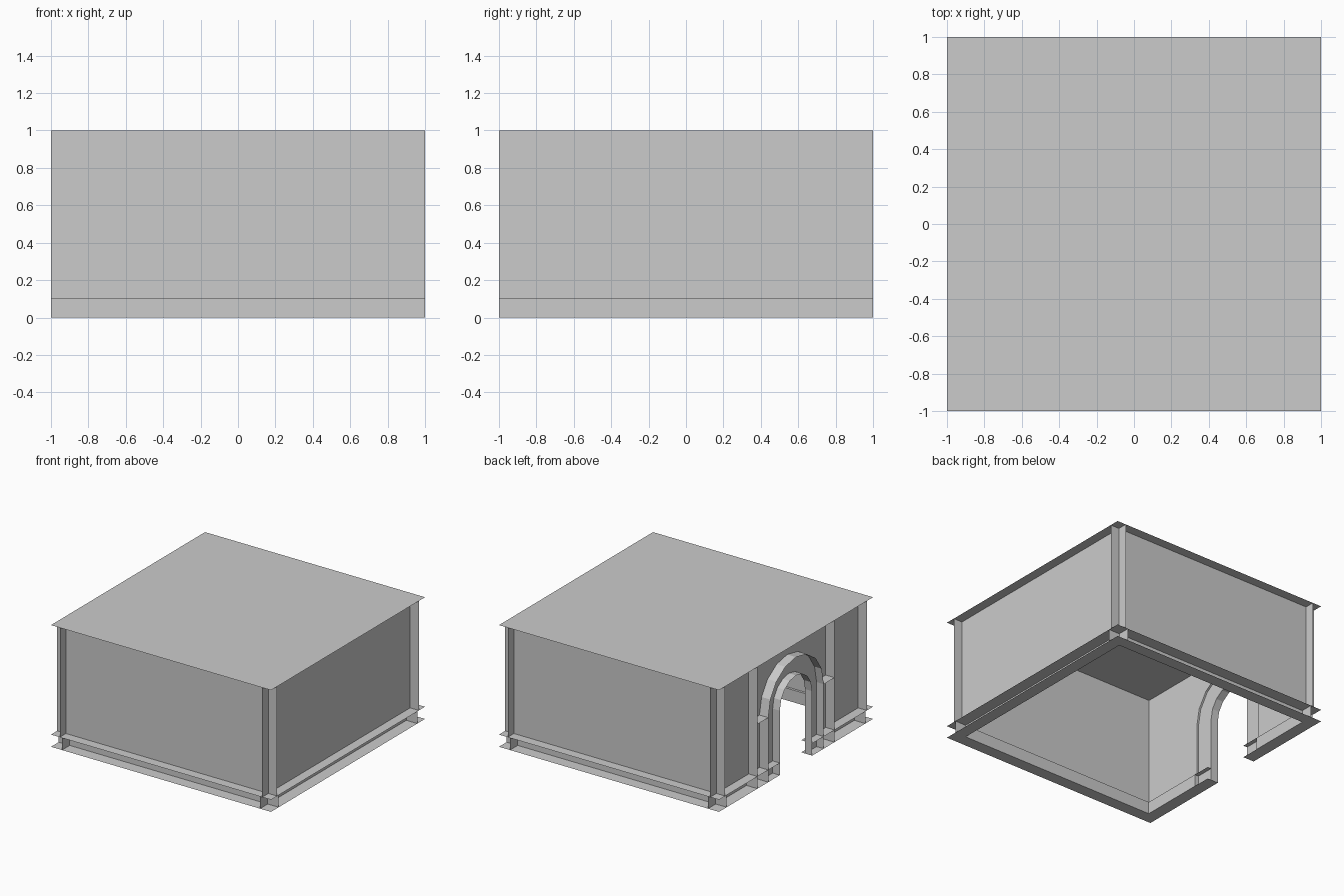
import bpy
import bmesh
from math import cos, sin, pi
from mathutils import Vector

cube = bpy.data.objects.get("Cube")
if cube:
    bpy.data.objects.remove(cube, do_unlink=True)

stone = bpy.data.materials.new("plain_grey")
stone.use_nodes = True
GREY = (0.6, 0.6, 0.6, 1)
stone.diffuse_color = GREY
stone.node_tree.nodes["Principled BSDF"].inputs["Base Color"].default_value = GREY

WALL = 0.92      # wall planes
BASE = 0.9       # recessed skirting planes
SURROUND = 0.935   # wall ring around the doorway
STEP = 0.1       # skirting height
SPRING = 0.53    # height where the arch starts
IN_R, OUT_R = 0.21, 0.36
PIER = 0.5
SEGS = 8


def sheet(name, faces):
    """Thin surface object; faces is a list of (corner points, outward direction)."""
    bm = bmesh.new()
    for pts, out in faces:
        f = bm.faces.new([bm.verts.new(p) for p in pts])
        f.normal_update()
        if f.normal.dot(Vector(out)) < 0:
            f.normal_flip()
    bmesh.ops.remove_doubles(bm, verts=bm.verts, dist=0.0001)
    mesh = bpy.data.meshes.new(name)
    bm.to_mesh(mesh)
    bm.free()
    mesh.materials.append(stone)
    obj = bpy.data.objects.new(name, mesh)
    bpy.context.collection.objects.link(obj)
    return obj


def plate(axis, pos, outline, side=1):
    """Flat outline on the plane where the given axis equals pos."""
    pts = []
    for u, v in outline:
        p = [u, v]
        p.insert(axis, pos)
        pts.append(p)
    out = [0, 0, 0]
    out[axis] = side
    return pts, out


def rect(u0, u1, v0, v1):
    return [(u0, v0), (u1, v0), (u1, v1), (u0, v1)]


def arch(radius):
    """Arch points from +y over the crown to -y."""
    return [(radius * cos(pi * i / SEGS), SPRING + radius * sin(pi * i / SEGS))
            for i in range(SEGS + 1)]


def arch_sheet(radius, x_in, side):
    pts = arch(radius)
    faces = []
    for (y0, z0), (y1, z1) in zip(pts, pts[1:]):
        out = (0, side * (y0 + y1), side * (z0 + z1 - 2 * SPRING))
        faces.append(([(-1, y0, z0), (-1, y1, z1), (x_in, y1, z1), (x_in, y0, z0)], out))
    return faces


# Roof
sheet("roof", [plate(2, 1, rect(-1, 1, -1, 1))])

# Floor rim and skirting ledge, broken at the doorway
rim = [(-1, IN_R), (-1, 1), (1, 1), (1, -1), (-1, -1), (-1, -IN_R),
       (-BASE, -IN_R), (-BASE, -BASE), (BASE, -BASE), (BASE, BASE),
       (-BASE, BASE), (-BASE, IN_R)]
sheet("floor_rim", [plate(2, 0, rim)])
sheet("skirting_ledge", [plate(2, STEP, rim)])

# Three closed walls with their skirting, crossing at the corners
for name, axis, s in (("front", 1, -1), ("back", 1, 1), ("left", 0, 1)):
    sheet(name + "_wall", [plate(axis, s * WALL, rect(-1, 1, STEP, 1), s)])
    sheet(name + "_skirting", [plate(axis, s * BASE, rect(-1, 1, 0, STEP), s)])

# Doorway wall, cut by the outer arch
outline = [(1, STEP), (1, 1), (-1, 1), (-1, STEP), (-OUT_R, STEP)]
outline += arch(OUT_R)[::-1] + [(OUT_R, STEP)]
sheet("doorway_wall", [plate(0, -WALL, outline, -1)])

# Wall ring between the outer and inner arches
ring = [(OUT_R, 0)] + arch(OUT_R) + [(-OUT_R, 0), (-IN_R, 0)]
ring += arch(IN_R)[::-1] + [(IN_R, 0)]
sheet("doorway_surround", [plate(0, -SURROUND, ring, -1)])
sheet("outer_arch", arch_sheet(OUT_R, -WALL, 1))
sheet("inner_arch", arch_sheet(IN_R, -SURROUND, -1))

# Jambs, piers, imposts and skirting on both sides of the doorway
for name, s in (("left", 1), ("right", -1)):
    sheet(name + "_inner_jamb",
          [plate(1, s * IN_R, rect(-1, -SURROUND, 0, SPRING), s)])
    sheet(name + "_outer_jamb",
          [plate(1, s * OUT_R, rect(-1, -WALL, STEP, SPRING), s),
           plate(1, s * OUT_R, rect(-1, -BASE, 0, STEP), s)])
    sheet(name + "_pier",
          [plate(1, s * PIER, rect(-1, -WALL, STEP, 1), s),
           plate(1, s * PIER, rect(-1, -BASE, 0, STEP), s)])
    sheet(name + "_impost",
          [plate(2, SPRING, rect(-1, -WALL, s * OUT_R, s * PIER))])
    sheet(name + "_doorway_skirting",
          [plate(0, -BASE, rect(s * OUT_R, s, 0, STEP), -1)])
